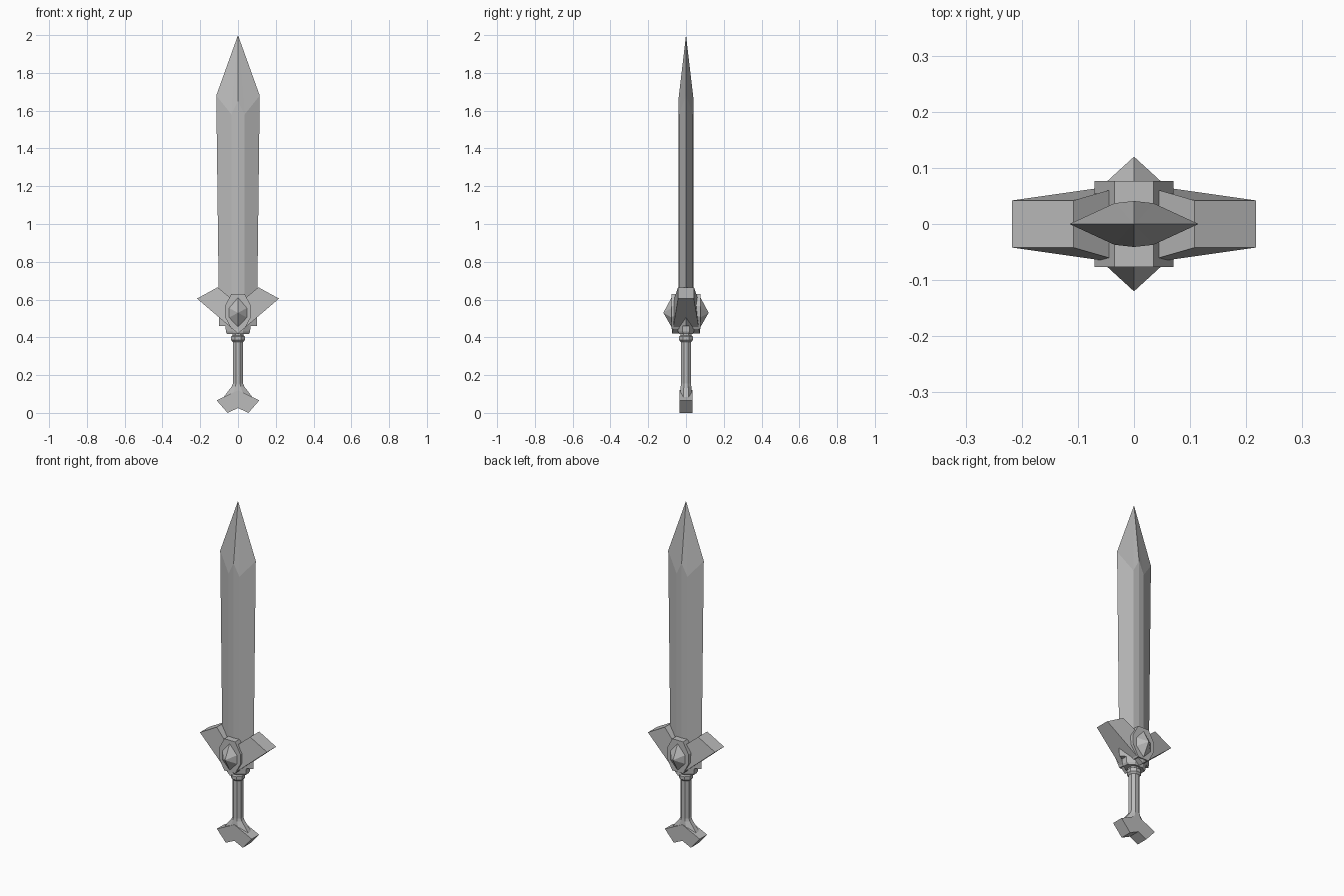
import bpy
import bmesh
from math import cos, sin, pi

cube = bpy.data.objects.get("Cube")
if cube:
    bpy.data.objects.remove(cube)

GREY = (0.5, 0.5, 0.5, 1)
steel = bpy.data.materials.new("plain grey")
steel.use_nodes = True
steel.diffuse_color = GREY
steel.node_tree.nodes["Principled BSDF"].inputs["Base Color"].default_value = GREY


def loft(name, rings, tip=None):
    """Skin rings of equal point count; cap the ends or close on a tip."""
    bm = bmesh.new()
    loops = [[bm.verts.new(p) for p in ring] for ring in rings]
    n = len(loops[0])
    for a, b in zip(loops, loops[1:]):
        for i in range(n):
            j = (i + 1) % n
            bm.faces.new((a[i], a[j], b[j], b[i]))
    bm.faces.new(loops[0][::-1])
    if tip:
        t = bm.verts.new(tip)
        for i in range(n):
            bm.faces.new((loops[-1][i], loops[-1][(i + 1) % n], t))
    else:
        bm.faces.new(loops[-1])
    bmesh.ops.recalc_face_normals(bm, faces=bm.faces)
    mesh = bpy.data.meshes.new(name)
    bm.to_mesh(mesh)
    bm.free()
    mesh.materials.append(steel)
    obj = bpy.data.objects.new(name, mesh)
    bpy.context.collection.objects.link(obj)
    return obj


def oval(rx, ry, z, sides=8):
    """Flat-sided ring around the sword's axis."""
    k = 1 / cos(pi / sides)
    angles = [2 * pi * (i + 0.5) / sides for i in range(sides)]
    return [(rx * k * cos(a), ry * k * sin(a), z) for a in angles]


def slab(outline, y):
    return [(x, y, z) for x, z in outline]


def mirrored(half):
    """Close a right-hand outline, listed top to bottom, across x = 0."""
    return half + [(-x, z) for x, z in reversed(half) if x > 0]


# Blade: double-edged section with a narrow raised centre
def section(w, edge_z, flat_z, ridge_z):
    half = [(w, 0, edge_z), (0.035, 0.037, flat_z), (0, 0.041, ridge_z), (-0.035, 0.037, flat_z)]
    return half + [(-x, -y, z) for x, y, z in half]


loft("blade", [section(0.1, 0.46, 0.46, 0.46), section(0.115, 1.68, 1.58, 1.65)], tip=(0, 0, 2))

# Guard wings: thick at the middle, thinner at the outer ends
for side, label in ((1, "left"), (-1, "right")):
    def end(low, high, y):
        return [(side * low[0], -y, low[1]), (side * low[0], y, low[1]),
                (side * high[0], y, high[1]), (side * high[0], -y, high[1])]
    loft(label + "_guard_wing", [end((0, 0.42), (0, 0.575), 0.073),
                                 end((0.217, 0.605), (0.108, 0.665), 0.042)])

# Gem mount passing through the guard
mount = mirrored([(0.035, 0.63), (0.07, 0.565), (0.07, 0.51), (0.035, 0.445)])
loft("gem_mount", [slab(mount, -0.077), slab(mount, 0.077)])

# Pointed gems on both faces
gem = mirrored([(0, 0.61), (0.047, 0.555), (0.047, 0.505), (0, 0.455)])
for side, label in ((-1, "front"), (1, "back")):
    loft(label + "_gem", [slab(gem, side * 0.07), slab(gem, side * 0.077)],
         tip=(0, side * 0.12, 0.53))

# Collar under the guard
loft("collar", [oval(0.058, 0.038, 0.418), oval(0.064, 0.042, 0.43), oval(0.068, 0.045, 0.48)])

# Grip with a stepped ring at the top and a flared foot
grip = [(0.075, 0.033, 0.085), (0.033, 0.028, 0.14), (0.027, 0.027, 0.155),
        (0.027, 0.027, 0.375), (0.036, 0.036, 0.385), (0.036, 0.036, 0.405),
        (0.029, 0.029, 0.411), (0.029, 0.029, 0.43)]
loft("grip", [oval(*ring) for ring in grip])

# Chevron pommel
pommel = mirrored([(0, 0.12), (0.113, 0.066), (0.055, 0), (0, 0.026)])
loft("pommel", [slab(pommel, -0.034), slab(pommel, 0.034)])
